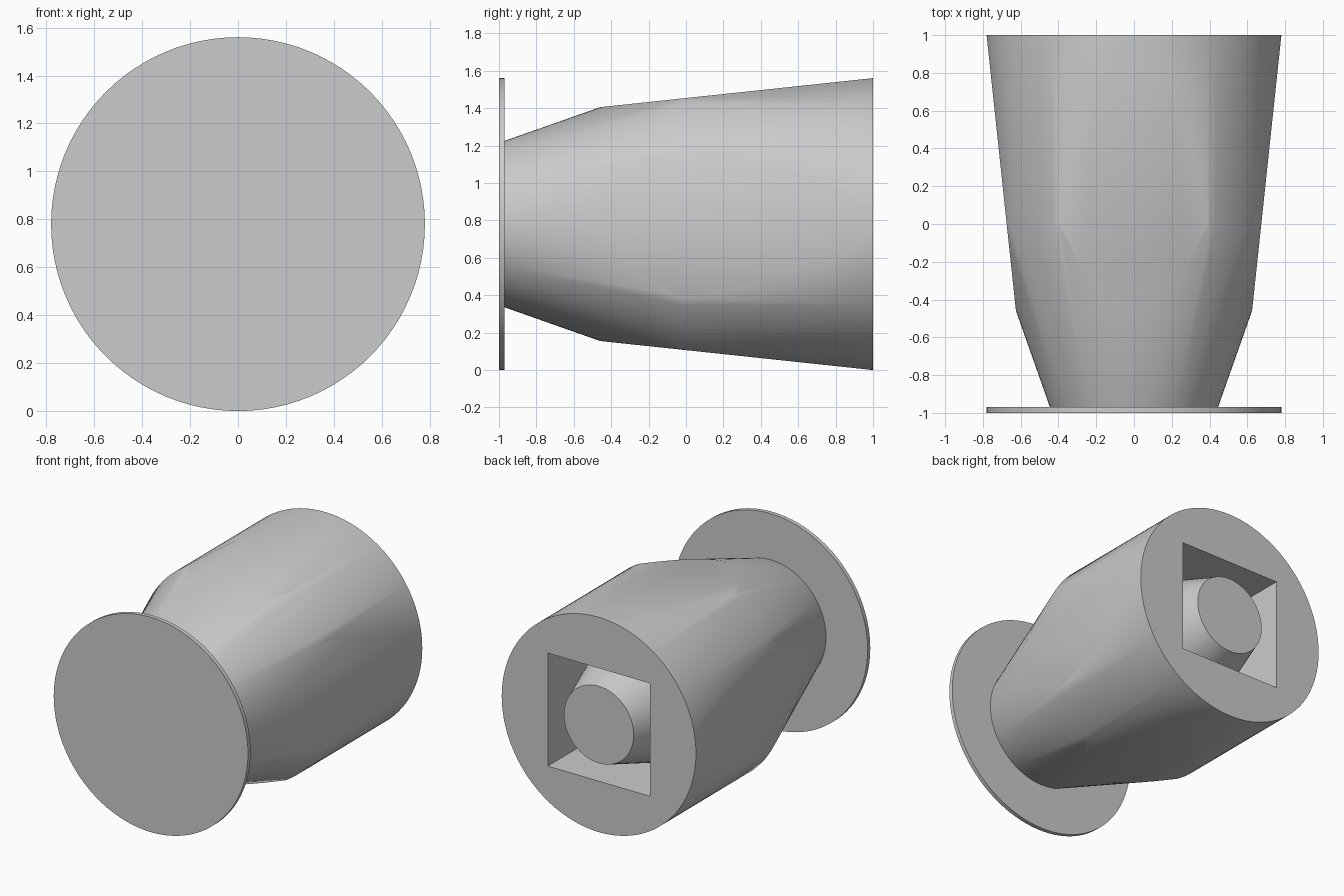
import bpy, bmesh, math
from mathutils import Matrix

cube = bpy.data.objects.get("Cube")
if cube:
    bpy.data.objects.remove(cube, do_unlink=True)

CENTRE = 0.78   # height of the long axis

grey = bpy.data.materials.new("light_grey")
grey.use_nodes = True
colour = (0.6, 0.6, 0.6, 1)
grey.diffuse_color = colour
grey.node_tree.nodes["Principled BSDF"].inputs["Base Color"].default_value = colour


def lathe(name, sections, sides=96, turn=0.0):
    """Closed solid along y; sections are (y, radius) from front to back."""
    bm = bmesh.new()
    rings = []
    for y, r in sections:
        angles = [turn + math.tau * i / sides for i in range(sides)]
        rings.append([bm.verts.new((r * math.cos(a), y, CENTRE + r * math.sin(a)))
                      for a in angles])
    for a, b in zip(rings, rings[1:]):
        for i in range(sides):
            j = (i + 1) % sides
            bm.faces.new((a[i], a[j], b[j], b[i]))
    bm.faces.new(rings[0])
    bm.faces.new(rings[-1])
    bmesh.ops.recalc_face_normals(bm, faces=bm.faces)
    mesh = bpy.data.meshes.new(name)
    bm.to_mesh(mesh)
    bm.free()
    mesh.materials.append(grey)
    obj = bpy.data.objects.new(name, mesh)
    bpy.context.collection.objects.link(obj)
    return obj


def square_bar(name, sections):
    """Four-sided solid; sections are (y, half width)."""
    return lathe(name, [(y, h * math.sqrt(2)) for y, h in sections], 4, math.pi / 4)


def select(obj):
    bpy.ops.object.select_all(action='DESELECT')
    obj.select_set(True)
    bpy.context.view_layer.objects.active = obj


def cut(obj, cutter, operation):
    select(obj)
    mod = obj.modifiers.new("cut", 'BOOLEAN')
    mod.operation = operation
    mod.solver = 'EXACT'
    mod.object = cutter
    bpy.ops.object.modifier_apply(modifier=mod.name)
    bpy.data.objects.remove(cutter, do_unlink=True)


# Round body with a conical front
body = lathe("body", [(-0.97, 0.445), (-0.02, 0.78), (1, 0.78)])

# Four shallow tapered flats on the sides
cut(body, square_bar("taper_cutter", [(-1.1, 0.557), (1.1, 0.791)]), 'INTERSECT')

# Square socket in the back
cut(body, square_bar("socket_cutter", [(0.4, 0.41), (1.2, 0.41)]), 'DIFFERENCE')

# Conical pin inside the socket, flush with the back
pin = lathe("socket_pin", [(0.38, 0.49), (1, 0.28)], 64)

# Thin round plate at the front
plate = lathe("front_plate", [(-1, 0.78), (-0.97, 0.78)])

for part in (body, pin, plate):
    select(part)
    bpy.ops.object.shade_smooth_by_angle(angle=math.radians(40))
